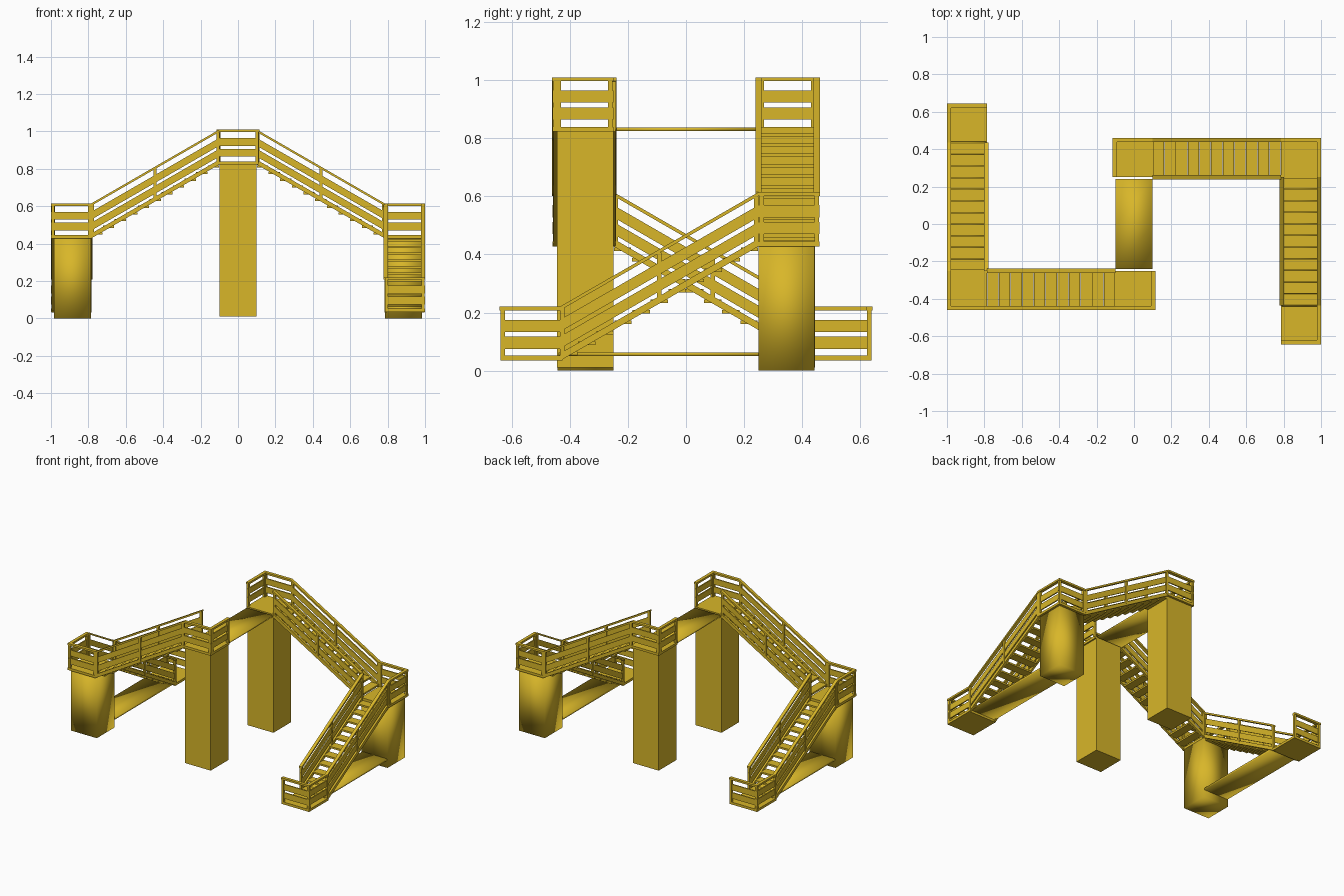
import bpy, bmesh
from mathutils import Vector

if "Cube" in bpy.data.objects:
    bpy.data.objects.remove(bpy.data.objects["Cube"])

gold = bpy.data.materials.new("golden_yellow")
gold.diffuse_color = (0.69, 0.47, 0.022, 1)
gold.use_nodes = True
gold.node_tree.nodes["Principled BSDF"].inputs["Base Color"].default_value = gold.diffuse_color
parts = {}


def hexa(part, corners):
    """Six-sided block from 4 bottom + 4 top corners; added twice, turned 180 degrees about z."""
    bm = parts.setdefault(part, bmesh.new())
    for s in (1, -1):
        v = [bm.verts.new((s * c[0], s * c[1], c[2])) for c in corners]
        for f in ((3, 2, 1, 0), (4, 5, 6, 7), (0, 1, 5, 4), (1, 2, 6, 5), (2, 3, 7, 6), (3, 0, 4, 7)):
            bm.faces.new([v[i] for i in f])


def box(part, x0, x1, y0, y1, z0, z1):
    hexa(part, [(x, y, z) for z in (z0, z1) for x, y in ((x0, y0), (x1, y0), (x1, y1), (x0, y1))])


def beam(part, p, q, w, lo, hi):
    """Board from p to q with upright ends, width w, spanning heights lo..hi above the line."""
    p, q = Vector(p), Vector(q)
    d = q - p
    n = Vector((-d.y, d.x, 0)).normalized() * w / 2
    hexa(part, [c + Vector((0, 0, h)) for h in (lo, hi) for c in (p - n, q - n, q + n, p + n)])


def railing(p, q, posts):
    """Handrail, two boards and posts along p..q."""
    beam("handrails", p, q, 0.022, 0.162, 0.175)
    beam("railing_boards", p, q, 0.008, 0.03, 0.072)
    beam("railing_boards", p, q, 0.008, 0.088, 0.13)
    p, q = Vector(p), Vector(q)
    for t in posts:
        c = p.lerp(q, t)
        box("railing_posts", c.x - .008, c.x + .008, c.y - .008, c.y + .008, c.z, c.z + .165)


def flight(p, q, half, n=11):
    """Open stair from p (top) down to q with stringers, treads and railings."""
    p, q = Vector(p), Vector(q)
    d = q - p
    run = Vector((d.x, d.y, 0))
    u = run.normalized()
    side = Vector((-u.y, u.x, 0))
    for s in (-1, 1):
        o = side * half * s
        beam("stringers", p + o, q + o, 0.014, -0.012, 0.014)
        railing(p + o, q + o, (0.012, 0.5, 0.988))
    depth = run.length / n
    for i in range(n):
        c = p + d * ((i + 0.5) / n)
        c.z -= 0.004
        beam("treads", c - u * depth * .48, c + u * depth * .48, 2 * half - 0.014, -0.006, 0.006)


T, M, B = 0.835, 0.44, 0.045     # deck heights

# landings
box("landings", -.11, .105, .25, .46, T - .012, T + .005)
box("landings", .785, 1.0, .24, .46, M - .012, M + .005)
box("landings", .785, 1.0, -.64, -.425, B - .01, B + .007)

# stairs
flight((.1, .35, T), (.785, .35, M), .1)
flight((.89, .25, M), (.89, -.435, B), .1)

# landing railings
railing((-.11, .45, T), (.1, .45, T), (.04,))
railing((-.103, .25, T), (-.103, .46, T), (.05, .9))
railing((.785, .45, M), (1.0, .45, M), (.04, .95))
railing((.99, .25, M), (.99, .46, M), (.05,))
railing((.99, -.435, B), (.99, -.64, B), (.96,))
railing((.785, -.632, B), (1.0, -.632, B), (.04,))

# supports
box("tall_columns", -.1, .1, .25, .445, .01, T - .012)
box("short_columns", .785, .985, .25, .443, 0, M - .012)
box("ground_beams", .79, .98, -.44, .44, .05, .063)

# bridge joining the two top landings (a single slab built as two halves)
box("bridge", -.1, .1, 0, .24, T - .01, T + .002)
bmesh.ops.remove_doubles(parts["bridge"], verts=parts["bridge"].verts, dist=1e-4)
bridge = parts["bridge"]
inner = [f for f in bridge.faces if abs(f.calc_center_median().y) < 1e-4]
bmesh.ops.delete(bridge, geom=inner, context="FACES_ONLY")

for name, bm in parts.items():
    bmesh.ops.recalc_face_normals(bm, faces=bm.faces)
    me = bpy.data.meshes.new(name)
    bm.to_mesh(me)
    bm.free()
    me.materials.append(gold)
    if name in ("short_columns", "bridge", "ground_beams"):
        for f in me.polygons:
            f.use_smooth = True
    bpy.context.collection.objects.link(bpy.data.objects.new(name, me))
